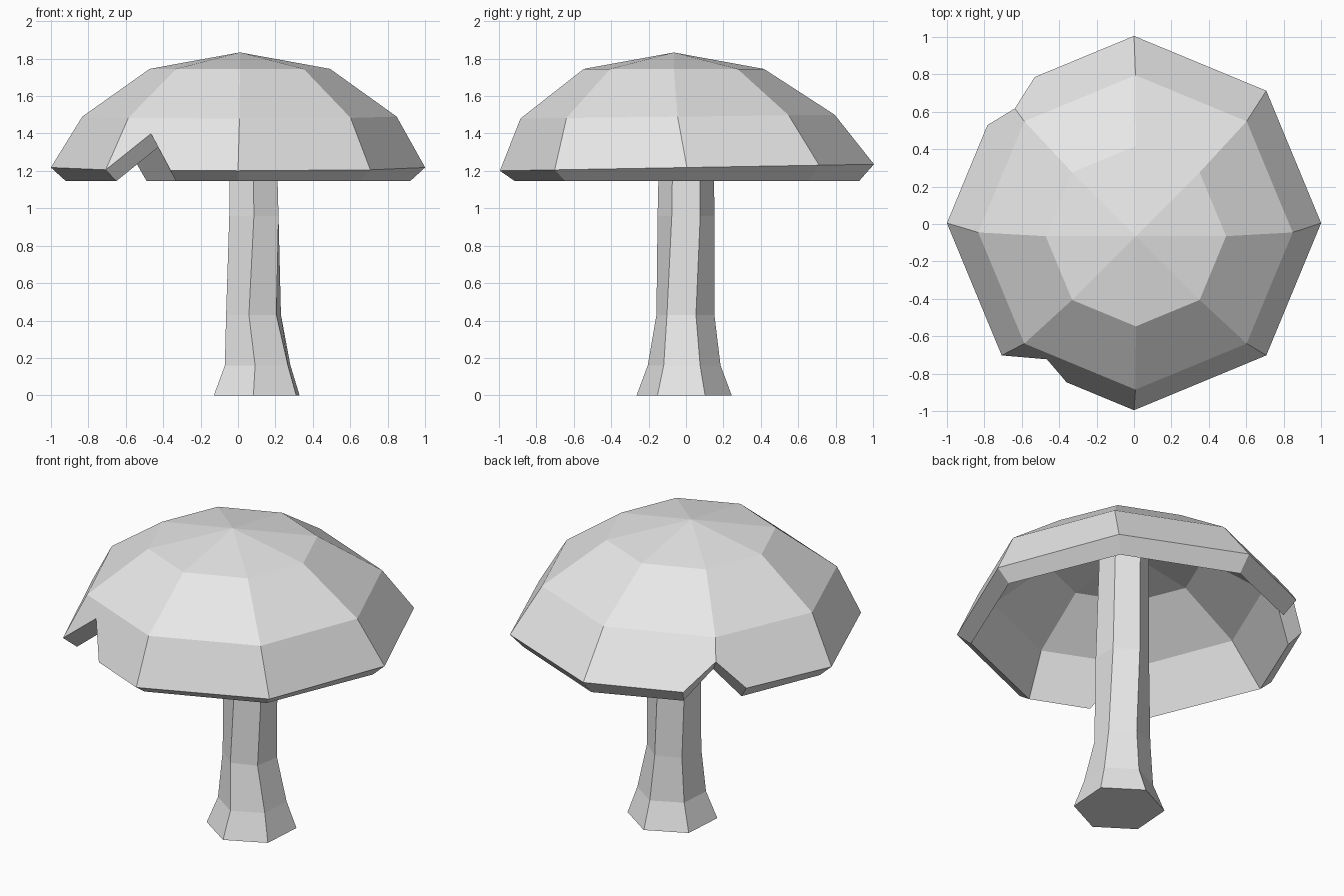
import bpy
import bmesh
from math import cos, sin, radians
from mathutils import Vector

cube = bpy.data.objects.get("Cube")
if cube:
    bpy.data.objects.remove(cube, do_unlink=True)

GREY = (0.8, 0.8, 0.8)
grey = bpy.data.materials.new("plain grey")
grey.use_nodes = True
grey.diffuse_color = (*GREY, 1)
grey.node_tree.nodes["Principled BSDF"].inputs["Base Color"].default_value = (*GREY, 1)


def ring(x, y, z, r, sides, phase=0, tilt=0):
    """Points of a regular polygon, optionally rising towards the back."""
    pts = []
    for k in range(sides):
        a = radians(phase + 360 * k / sides)
        pts.append(Vector((x + r * cos(a), y + r * sin(a), z + tilt * r * sin(a))))
    return pts


def finish(bm, name):
    bmesh.ops.remove_doubles(bm, verts=bm.verts, dist=0.0005)
    bmesh.ops.recalc_face_normals(bm, faces=bm.faces)
    mesh = bpy.data.meshes.new(name)
    bm.to_mesh(mesh)
    bm.free()
    mesh.materials.append(grey)
    obj = bpy.data.objects.new(name, mesh)
    bpy.context.collection.objects.link(obj)


def add_face(bm, pts):
    bm.faces.new([bm.verts.new(p) for p in pts])


# Stem: hexagonal rings from the flared foot up into the cap
bm = bmesh.new()
levels = [
    ring(0.10, -0.01, 0.0, 0.255, 6, 26),
    ring(0.105, -0.01, 0.16, 0.195, 6, 26),
    ring(0.083, -0.003, 0.43, 0.157, 6, 21),
    ring(0.085, 0.0, 0.96, 0.152, 6, 30),
    ring(0.075, 0.005, 1.70, 0.14, 6, 30),
]
for low, high in zip(levels, levels[1:]):
    for i in range(6):
        j = (i + 1) % 6
        add_face(bm, [low[i], low[j], high[j], high[i]])
add_face(bm, levels[0])
add_face(bm, levels[-1])
finish(bm, "stem")

# Cap: outer and inner skins, each as rim, shoulder, crown and apex
N = 8
outer = (ring(0, 0.005, 1.218, 1.0, N, tilt=0.0175),
         ring(0.008, -0.045, 1.49, 0.84, N, tilt=0.012),
         ring(0.01, -0.065, 1.745, 0.482, N),
         Vector((0.01, -0.065, 1.833)))
inner = (ring(0, 0.005, 1.145, 0.92, N),
         ring(0.008, -0.04, 1.415, 0.76, N, tilt=0.012),
         ring(0.01, -0.06, 1.645, 0.437, N),
         Vector((0.01, -0.06, 1.722)))

# Rim outline per sector as (along, up); the listed sectors carry the notches
notched = {2: [(0, 0), (0.75, 0), (1, 0.58)],
           3: [(0, 0.58), (0.26, 0), (1, 0)],
           5: [(0, 0), (0.25, 0.7), (0.49, 0), (1, 0)]}

bm = bmesh.new()
for i in range(N):
    j = (i + 1) % N
    outline = notched.get(i, [(0, 0), (1, 0)])
    edges = []
    for rim, shoulder, crown, apex in (outer, inner):
        edge = [rim[i].lerp(rim[j], t).lerp(shoulder[i].lerp(shoulder[j], t), h)
                for t, h in outline]
        edges.append(edge)
        add_face(bm, edge + [shoulder[j], shoulder[i]])
        add_face(bm, [shoulder[i], shoulder[j], crown[j], crown[i]])
        add_face(bm, [crown[i], crown[j], apex])
    # Rim band joining the two skins
    out, inn = edges
    for k in range(len(out) - 1):
        add_face(bm, [out[k], out[k + 1], inn[k + 1], inn[k]])
finish(bm, "cap")
